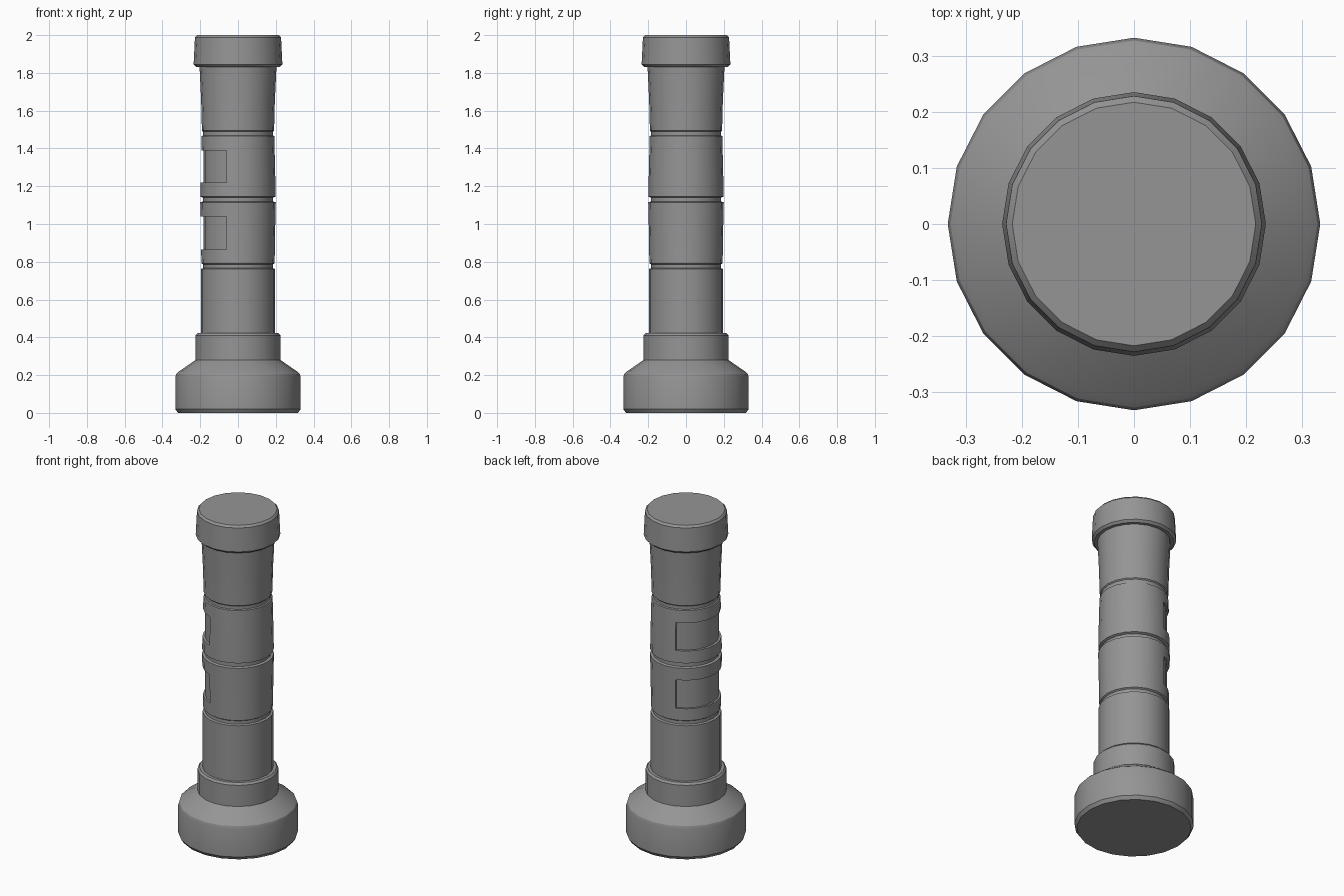
import bpy, bmesh, math

SIDES = 20

cube = bpy.data.objects.get("Cube")
if cube:
    bpy.data.objects.remove(cube, do_unlink=True)

grey = bpy.data.materials.new("plain grey")
grey.use_nodes = True
colour = (0.3, 0.3, 0.3, 1)
grey.diffuse_color = colour
grey.node_tree.nodes["Principled BSDF"].inputs["Base Color"].default_value = colour


def lathe(name, profile, recesses=()):
    """Turn a (radius, height) profile, then sink panels into the -x side."""
    bm = bmesh.new()
    rings = []
    for r, z in profile:
        angles = [math.tau * i / SIDES for i in range(SIDES)]
        rings.append([bm.verts.new((r * math.cos(a), r * math.sin(a), z)) for a in angles])
    for low, high in zip(rings, rings[1:]):
        for i in range(SIDES):
            j = (i + 1) % SIDES
            bm.faces.new((low[i], low[j], high[j], high[i]))
    bm.faces.new(rings[0][::-1])
    bm.faces.new(rings[-1])

    for bottom, top in recesses:
        panel = []
        for f in bm.faces:
            c = f.calc_center_median()
            if bottom < c.z < top and c.x < -0.08:
                panel.append(f)
        result = bmesh.ops.extrude_face_region(bm, geom=panel)
        for v in result["geom"]:
            if isinstance(v, bmesh.types.BMVert):
                v.co.xy = v.co.xy.normalized() * 0.183
        bmesh.ops.delete(bm, geom=[f for f in panel if f.is_valid], context="FACES")

    mesh = bpy.data.meshes.new(name)
    bm.to_mesh(mesh)
    bm.free()
    mesh.materials.append(grey)
    ob = bpy.data.objects.new(name, mesh)
    bpy.context.collection.objects.link(ob)
    bpy.ops.object.select_all(action="DESELECT")
    ob.select_set(True)
    bpy.context.view_layer.objects.active = ob
    bpy.ops.object.shade_smooth_by_angle(angle=math.radians(30))
    return ob


# Heavy foot with softened shoulder, and the collar above it
lathe("base", [(0.318, 0), (0.332, 0.02), (0.332, 0.19), (0.327, 0.207),
               (0.315, 0.218), (0.225, 0.28)])
lathe("collar", [(0.225, 0.28), (0.225, 0.41), (0.215, 0.422)])

# Grip: four sections parted by narrow grooves, slightly waisted
GROOVE = 0.185
grip = [(0.197, 0.42), (0.197, 0.762)]
for z, below, above in [(0.762, 0.197, 0.194), (1.115, 0.2, 0.199), (1.465, 0.192, 0.191)]:
    grip += [(GROOVE, z + 0.004), (GROOVE, z + 0.024), (above, z + 0.03)]
    if z < 1:
        grip += [(0.195, 0.865), (0.198, 1.04), (0.2, 1.115)]
    elif z < 1.2:
        grip += [(0.198, 1.22), (0.194, 1.39), (0.192, 1.465)]
grip += [(0.195, 1.65), (0.204, 1.84)]
lathe("grip", grip, recesses=[(0.865, 1.04), (1.22, 1.39)])

# End cap, slightly wider at its lower rim
lathe("end_cap", [(0.222, 1.832), (0.235, 1.845), (0.228, 1.988), (0.217, 2.0)])
